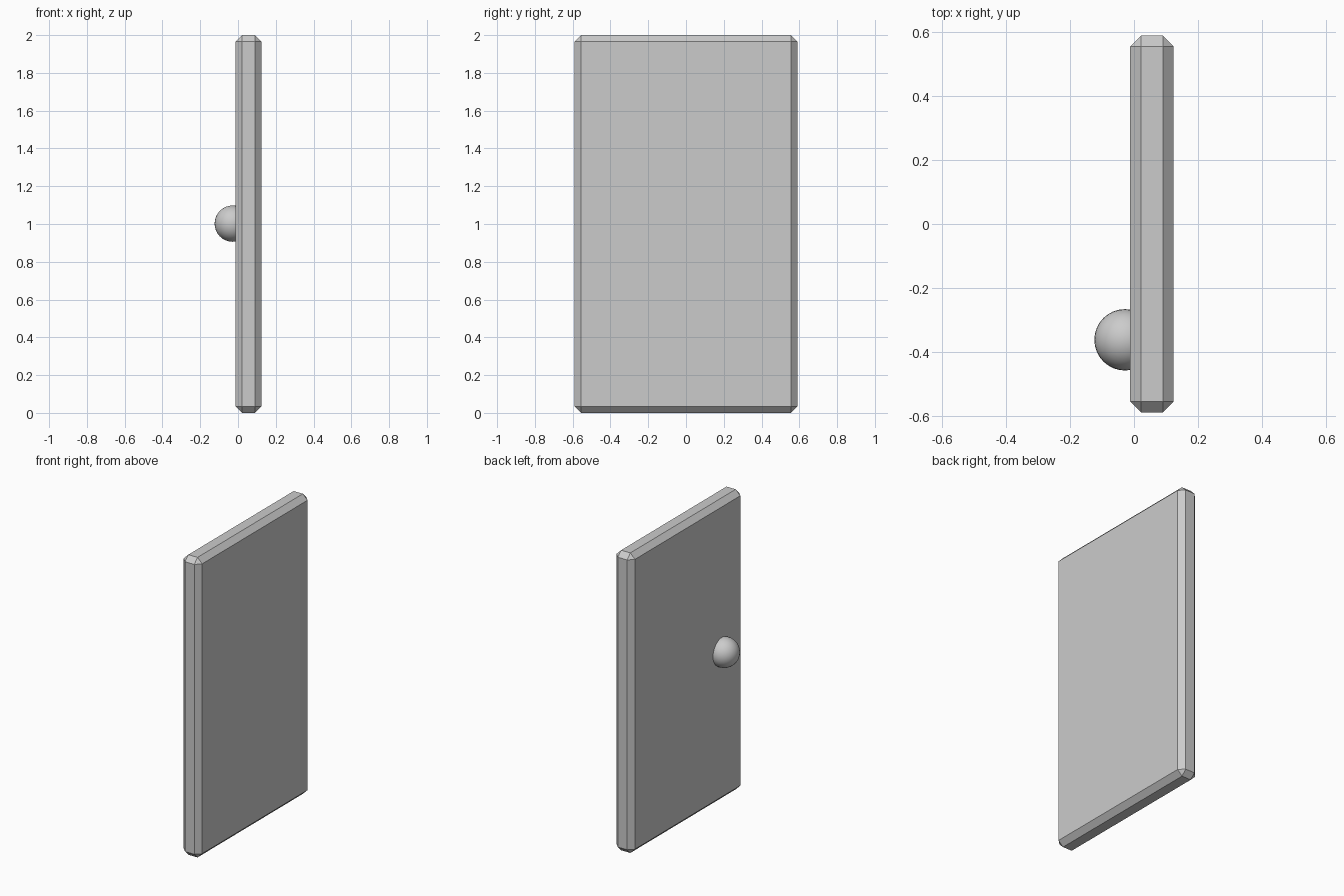
import bpy

if "Cube" in bpy.data.objects:
    bpy.data.objects.remove(bpy.data.objects["Cube"])

# Door panel: tall slab with a single-segment chamfer on every edge
X0, X1, HALF_Y, HEIGHT = -0.012, 0.124, 0.589, 2.0
bpy.ops.mesh.primitive_cube_add(size=1, location=((X0 + X1) / 2, 0, HEIGHT / 2))
panel = bpy.context.object
panel.name = "door_panel"
panel.scale = (X1 - X0, HALF_Y * 2, HEIGHT)
bpy.ops.object.transform_apply(location=False, rotation=False, scale=True)
bevel = panel.modifiers.new("chamfer", 'BEVEL')
bevel.width = 0.034
bevel.segments = 1

# Door knob: smooth ball partly sunk into the panel
R = 0.096
bpy.ops.mesh.primitive_uv_sphere_add(segments=32, ring_count=16, radius=R,
                                     location=(-0.124 + R, -0.362, 1.002))
knob = bpy.context.object
knob.name = "door_knob"
bpy.ops.object.shade_smooth()
